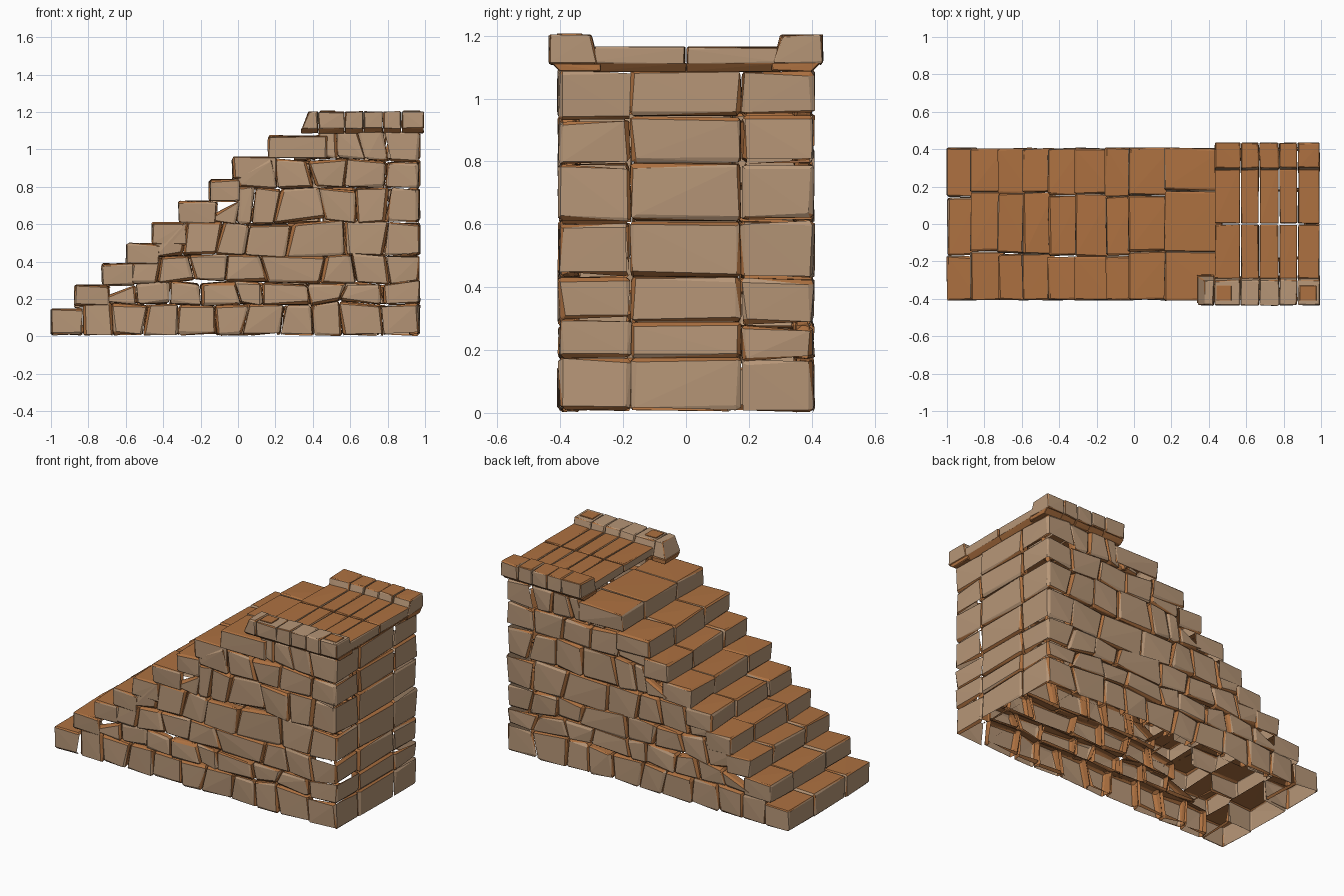
import bpy, bmesh, random
from mathutils import Vector

random.seed(7)
if "Cube" in bpy.data.objects:
    bpy.data.objects.remove(bpy.data.objects["Cube"])


def make_material(name, color):
    mat = bpy.data.materials.new(name)
    mat.use_nodes = True
    mat.diffuse_color = color
    mat.node_tree.nodes["Principled BSDF"].inputs["Base Color"].default_value = color
    return mat


MATERIALS = [make_material("tan_stone", (0.47, 0.305, 0.185, 1)),
             make_material("rust_stone", (0.42, 0.165, 0.052, 1))]
X, Y, Z = Vector((1, 0, 0)), Vector((0, 1, 0)), Vector((0, 0, 1))


def wobble(amount):
    return random.uniform(-amount, amount)


def stone(bm, corner, tan, hollow=(), gap=0.002, rough=0.006, chip=0.014):
    """Chipped block: corner(i, j, k) gives its eight corners, tan and hollow list
    the directions of its tan faces and of its open sides."""
    base = {(i, j, k): Vector(corner(i, j, k)) + Vector([wobble(rough) for _ in range(3)])
            for i in (0, 1) for j in (0, 1) for k in (0, 1)}
    verts = []
    for key, p in base.items():
        edges = []
        for axis in range(3):
            other = list(key)
            other[axis] = 1 - other[axis]
            edges.append((base[tuple(other)] - p).normalized())
        p = p + gap * sum(edges, Vector())
        for axis in range(3):
            inset = [edges[a] * random.uniform(0.25, 1) * chip for a in range(3) if a != axis]
            verts.append(bm.verts.new(p + inset[0] + inset[1]))
    hull = bmesh.ops.convex_hull(bm, input=verts)
    skin = [f for f in hull["geom"] if isinstance(f, bmesh.types.BMFace)]
    bmesh.ops.recalc_face_normals(bm, faces=skin)
    for f in skin:
        f.normal_update()
        f.material_index = 0 if any(f.normal.dot(d) > 0.8 for d in tan) else 1
    inside = [f for f in skin if any(f.normal.dot(d) > 0.8 for d in hollow)]
    loose = [v for v in verts if v.is_valid and not v.link_faces]
    bmesh.ops.delete(bm, geom=loose, context="VERTS")
    bmesh.ops.delete(bm, geom=inside, context="FACES")


def block(bm, xs, ys, zs, tan, **options):
    stone(bm, lambda i, j, k: (xs[i], ys[j], zs[k]), tan, **options)


def finish(bm, name):
    mesh = bpy.data.meshes.new(name)
    bm.to_mesh(mesh)
    bm.free()
    for mat in MATERIALS:
        mesh.materials.append(mat)
    bpy.context.collection.objects.link(bpy.data.objects.new(name, mesh))


# Steps: front edge of each tread and its height
STARTS = [-1, -0.875, -0.73, -0.6, -0.46, -0.32, -0.155, -0.03, 0.16, 0.43]
TOPS = [0.145, 0.27, 0.385, 0.495, 0.605, 0.72, 0.835, 0.955, 1.07]

bm = bmesh.new()
for n, top in enumerate(TOPS):
    xs = (STARTS[n], STARTS[n + 1] + 0.045)
    a, b = -0.16 + wobble(0.02), 0.16 + wobble(0.02)
    bottom = top - 0.115 if n else 0.008
    for ys in ((-0.407, a), (a, b), (b, 0.407)):
        block(bm, xs, ys, (bottom, top + 0.004), [-X, Y, -Y], hollow=[-Z, X])
finish(bm, "steps")

# Side walls: course heights and the upright joints in each course
COURSES = [0.005, 0.175, 0.29, 0.432, 0.612, 0.795, 0.942, 1.095]
JOINTS = [
    [-0.83, -0.67, -0.5, -0.32, -0.12, 0.04, 0.24, 0.4, 0.55, 0.77, 0.97],
    [-0.74, -0.54, -0.36, -0.2, 0, 0.13, 0.38, 0.56, 0.77, 0.97],
    [-0.6, -0.42, -0.25, -0.06, 0.14, 0.45, 0.62, 0.8, 0.97],
    [-0.45, -0.28, -0.1, 0.05, 0.27, 0.57, 0.79, 0.97],
    [-0.16, 0, 0.08, 0.21, 0.45, 0.63, 0.8, 0.97],
    [0, 0.2, 0.39, 0.58, 0.79, 0.97],
    [0.3, 0.38, 0.44, 0.53, 0.66, 0.79, 0.97],
]


def cap(x):
    """Highest point a wall stone may reach beneath the steps."""
    for start, top in zip(STARTS[1:], TOPS):
        if x < start:
            return top - 0.1
    return COURSES[-1]


def side_wall(name, side):
    bm = bmesh.new()
    waves = [{} for _ in COURSES]
    inward = -side * Y

    def level(row, x):
        if row in (0, len(COURSES) - 1):
            return COURSES[row]
        return COURSES[row] + waves[row].setdefault(round(x * 6), wobble(0.014))

    for row, joints in enumerate(JOINTS):
        lean = [wobble(0.022) for _ in joints]
        lean[0] = lean[-1] = 0
        for n in range(len(joints) - 1):
            x0, x1 = joints[n], joints[n + 1]
            last = n == len(joints) - 2
            tops = [min(level(row + 1, x0), cap(x0))]
            tops.append(min(level(row + 1, x1), cap(x1), cap(x0) + 0.11))
            outer = 0.407 if last else random.uniform(0.395, 0.407)
            inner = 0.175 if last else outer - 0.06

            def corner(i, j, k):
                low = level(row, (x0, x1)[i])
                x = (x0, x1)[i] + lean[n + i] * (2 * k - 1)
                return x, side * (outer, inner)[j], max(tops[i], low + 0.02) if k else low

            # Corner stones are shells that also face the tall end
            hollow = [inward, -X, Z, -Z] if last else [inward]
            if row == 0:
                hollow.append(-Z)
            stone(bm, corner, [Y, -Y, X] if last else [Y, -Y], hollow=hollow,
                  rough=0.007, chip=0.018)
    finish(bm, name)


side_wall("front_wall", -1)
side_wall("back_wall", 1)

# Tall end: one long stone per course between the corner stones
bm = bmesh.new()
for z0, z1 in zip(COURSES, COURSES[1:]):
    block(bm, (0.91, 0.975), (-0.178, 0.175), (z0, z1), [X],
          hollow=[-X] if z0 > COURSES[0] else [-X, -Z], rough=0.005, chip=0.018)
finish(bm, "end_wall")

# Platform paving, two slabs deep across each strip
STRIPS = [0.43, 0.57, 0.67, 0.775, 0.875, 0.995]
bm = bmesh.new()
for xs in zip(STRIPS, STRIPS[1:]):
    for ys in ((-0.295, 0), (0, 0.295)):
        block(bm, xs, ys, (1.108, 1.167), [X, -X], gap=0.003, rough=0.002, chip=0.007)
finish(bm, "platform_slabs")

# Flared ledge under the paving at the tall end
bm = bmesh.new()
for ys in ((-0.3, 0), (0, 0.3)):
    stone(bm, lambda i, j, k: ((0.92, 0.992 if k else 0.97)[i], ys[j], (1.085, 1.114)[k]),
          [], gap=0, rough=0.002, chip=0.004)
finish(bm, "end_ledge")


# Raised curbs with a flared ledge beneath
def curb(name, side, edges, tan):
    bm = bmesh.new()
    for n, xs in enumerate(zip(edges, edges[1:])):
        first = 0.04 if n == 0 and side < 0 else 0

        def top_corner(i, j, k):
            inner = 0.3 if k else 0.275
            return xs[i] + (first * k if i == 0 else 0), side * (inner, 0.437)[j], (1.108, 1.204)[k]

        def ledge_corner(i, j, k):
            return xs[i], side * (0.27, 0.43 if k else 0.4)[j], (1.085, 1.114)[k]

        stone(bm, top_corner, tan, rough=0.003, chip=0.009)
        stone(bm, ledge_corner, [], rough=0.002, chip=0.005)
    finish(bm, name)


curb("front_curb", -1, [0.335] + STRIPS, [X, -X, Y, -Y, Z])
curb("back_curb", 1, STRIPS, [X, -X, Y, -Y])

# Worn rust patches on the end stones of the front curb
bm = bmesh.new()
for xs in ((0.44, 0.52), (0.885, 0.975)):
    block(bm, xs, (-0.41, -0.33), (1.2, 1.207), [], gap=0, rough=0, chip=0.003)
finish(bm, "curb_patches")
